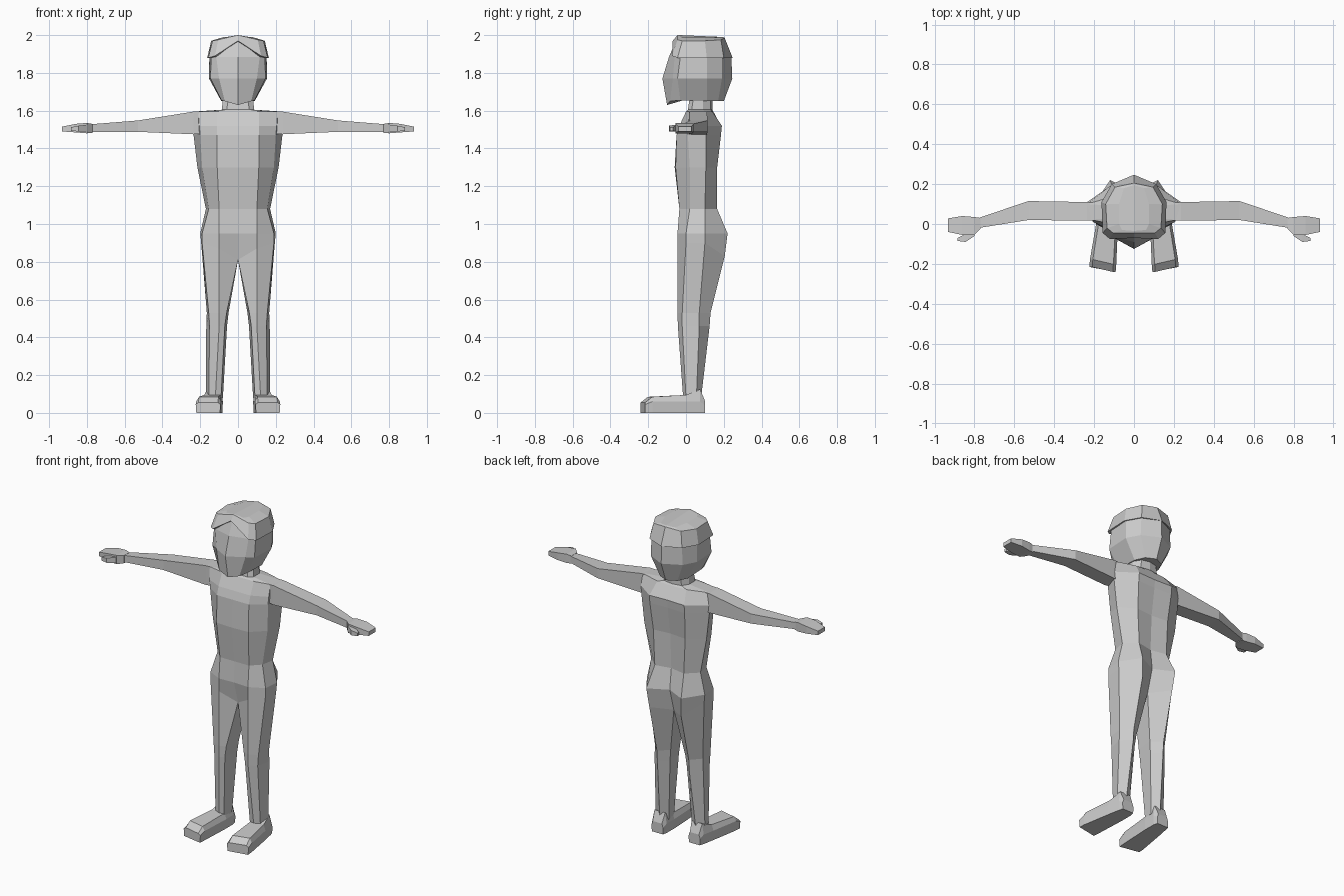
import bpy, bmesh

grey = bpy.data.materials.new("plain_grey")
grey.diffuse_color = (0.6, 0.6, 0.6, 1)


def loft(bm, rings, closed=True, start=False, end=False):
    """Skin a list of rings of 3D points, with optional end caps."""
    vs = [[bm.verts.new(p) for p in r] for r in rings]
    n = len(rings[0])
    for a, b in zip(vs, vs[1:]):
        for i in range(n if closed else n - 1):
            j = (i + 1) % n
            bm.faces.new((a[i], a[j], b[j], b[i]))
    if start:
        bm.faces.new(vs[0])
    if end:
        bm.faces.new(vs[-1])


def finish(name, bm):
    """Mirror the half across x, weld the middle and make the object."""
    dup = bmesh.ops.duplicate(bm, geom=bm.verts[:] + bm.edges[:] + bm.faces[:])
    for v in dup["geom"]:
        if isinstance(v, bmesh.types.BMVert):
            v.co.x = -v.co.x
    bmesh.ops.remove_doubles(bm, verts=bm.verts[:], dist=0.0005)
    bmesh.ops.recalc_face_normals(bm, faces=bm.faces[:])
    me = bpy.data.meshes.new(name)
    bm.to_mesh(me)
    bm.free()
    me.materials.append(grey)
    ob = bpy.data.objects.new(name, me)
    bpy.context.collection.objects.link(ob)


def level(z, *pts):
    """Ring at one height: front middle, front, front side, side, back, back middle."""
    return [(x, y, z) for x, y in pts]


def boxes(stations):
    """Rectangular sections along x: x, front y, back y, bottom z, top z."""
    return [[(x, a, lo), (x, a, hi), (x, b, hi), (x, b, lo)]
            for x, a, b, lo, hi in stations]


# body: neck and torso as an open half, then a closed leg from the crotch ring
crotch = [(0, 0, .81), (.10, -.045, .87), (.19, 0, .90),
          (.195, .10, .90), (.11, .205, .83), (0, .12, .81)]
torso = [
    level(1.67, (0, .02), (.05, .02), (.08, .04), (.08, .09), (.05, .13), (0, .14)),
    level(1.605, (0, .01), (.06, .01), (.085, .03), (.085, .09), (.06, .13), (0, .14)),
    level(1.595, (0, 0), (.11, 0), (.21, .02), (.235, .10), (.10, .14), (0, .145)),
    level(1.52, (0, -.035), (.11, -.035), (.205, .01), (.235, .11), (.12, .19), (0, .185)),
    level(1.47, (0, -.05), (.11, -.05), (.20, .01), (.235, .105), (.12, .185), (0, .18)),
    level(1.30, (0, -.06), (.11, -.055), (.19, .02), (.215, .105), (.11, .165), (0, .155)),
    level(1.08, (0, -.035), (.10, -.035), (.155, .02), (.17, .10), (.10, .165), (0, .145)),
    level(0.95, (0, -.04), (.10, -.045), (.19, 0), (.20, .10), (.12, .22), (0, .16)),
    crotch]
leg = [
    crotch,
    level(.53, (.06, -.03), (.10, -.045), (.155, -.02), (.165, .07), (.11, .13), (.05, .08)),
    level(.46, (.07, -.03), (.10, -.043), (.15, -.02), (.168, .07), (.11, .125), (.058, .075)),
    level(.08, (.09, -.01), (.12, -.015), (.155, 0), (.17, .055), (.125, .08), (.08, .055))]
bm = bmesh.new()
loft(bm, torso, closed=False)
loft(bm, leg, end=True)
finish("body", bm)

# head: half rings with a pointed face ridge
head = [
    [(0, -.10, 1.63), (.07, -.085, 1.65), (.088, -.03, 1.655),
     (.088, .11, 1.65), (.06, .17, 1.65), (0, .20, 1.65)],
    level(1.77, (0, -.125), (.10, -.07), (.145, -.045), (.153, .11), (.11, .19), (0, .245)),
    level(1.885, (0, -.09), (.115, -.06), (.143, -.03), (.152, .11), (.105, .19), (0, .24)),
    level(1.965, (0, -.055), (.105, -.04), (.125, -.02), (.13, .10), (.09, .175), (0, .20))]
bm = bmesh.new()
loft(bm, head, closed=False)
# underside of the jaw, from the jaw ring to the neck
loft(bm, [head[0], [(x * .6, .06 + (y - .06) * .4, 1.66) for x, y, z in head[0]]], closed=False)
finish("head", bm)

# hair: overhanging cap, its front edge rising in the middle
hair = [
    [(0, -.05, 1.965), (.11, -.055, 1.885), (.14, -.02, 1.885),
     (.145, .10, 1.885), (.10, .185, 1.885), (0, .235, 1.885)],
    [(0, -.07, 1.97), (.122, -.075, 1.89), (.157, -.045, 1.88),
     (.163, .11, 1.88), (.112, .20, 1.88), (0, .247, 1.88)],
    [(0, -.045, 2.0), (.105, -.045, 1.975), (.135, -.02, 1.97),
     (.142, .10, 1.97), (.095, .185, 1.975), (0, .205, 1.985)],
    [(0, -.035, 2.0), (.06, -.03, 1.99), (.075, 0, 1.99),
     (.075, .10, 1.99), (.05, .18, 1.985), (0, .195, 1.99)]]
bm = bmesh.new()
loft(bm, hair, closed=False, end=True)
finish("hair", bm)

# arms
bm = bmesh.new()
loft(bm, boxes([(.17, .02, .105, 1.48, 1.595), (.235, .017, .11, 1.475, 1.595),
                (.53, .02, .115, 1.488, 1.548), (.78, -.02, .03, 1.487, 1.528)]),
     start=True, end=True)
finish("arms", bm)

# hands, each with a thumb
bm = bmesh.new()
loft(bm, boxes([(.77, -.025, .03, 1.483, 1.53), (.80, -.055, .035, 1.48, 1.535),
                (.86, -.055, .04, 1.485, 1.53), (.932, -.04, .028, 1.49, 1.515)]),
     start=True, end=True)
loft(bm, boxes([(.80, -.06, -.03, 1.49, 1.525), (.845, -.09, -.05, 1.49, 1.52),
                (.885, -.085, -.07, 1.493, 1.512)]), start=True, end=True)
finish("hands", bm)

# feet: sections from heel to toe (y, centre x, half width, shoulder z, top z)
bm = bmesh.new()
feet = []
for y, cx, w, mid, top in [(.10, .128, .04, .04, .065), (.075, .128, .047, .06, .125),
                           (0, .135, .055, .06, .095), (-.19, .155, .066, .06, .085),
                           (-.228, .158, .066, .045, .055)]:
    skew = .012 if y < -.1 else 0  # toes turned outward
    feet.append([(cx + sx * w * k, y + sx * skew, z) for sx, k, z in
                 [(-1, .95, 0), (1, .95, 0), (1, 1, mid), (1, .78, top),
                  (-1, .78, top), (-1, 1, mid)]])
loft(bm, feet, start=True, end=True)
finish("feet", bm)
